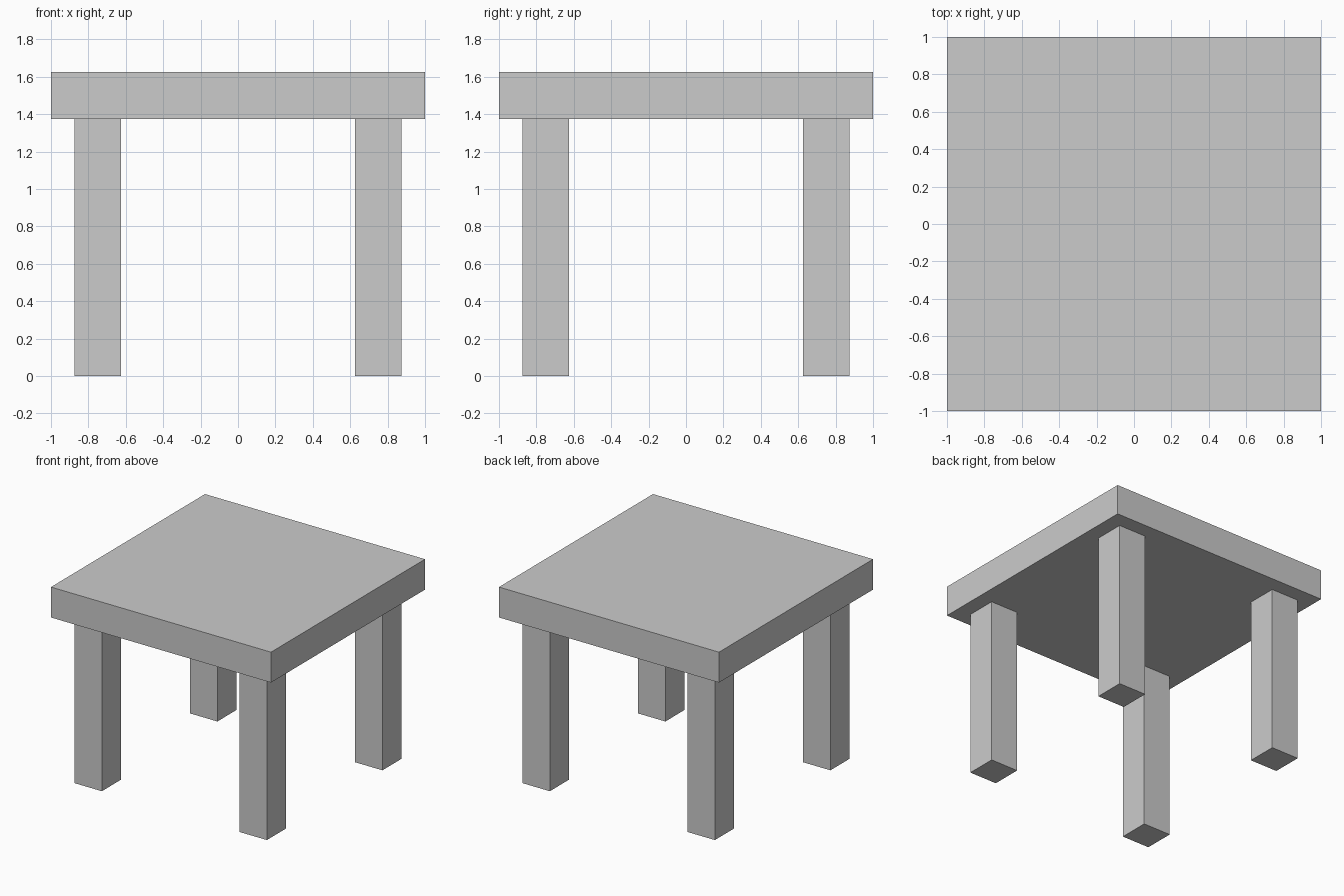
import bpy

if "Cube" in bpy.data.objects:
    bpy.data.objects.remove(bpy.data.objects["Cube"])

TOP_SIZE, TOP_THICK = 2.0, 0.25
LEG_HEIGHT, LEG_WIDTH, LEG_OFFSET = 1.375, 0.25, 0.75


def box(name, size, location):
    bpy.ops.mesh.primitive_cube_add(size=1, location=location)
    obj = bpy.context.object
    obj.name = name
    obj.scale = size
    bpy.ops.object.transform_apply(location=False, rotation=False, scale=True)
    return obj


# Square slab top
box("table_top", (TOP_SIZE, TOP_SIZE, TOP_THICK), (0, 0, LEG_HEIGHT + TOP_THICK / 2))

# Four square legs, set in from the corners
for y_name, y in (("front", -1), ("back", 1)):
    for x_name, x in (("left", -1), ("right", 1)):
        box(f"{y_name}_{x_name}_leg", (LEG_WIDTH, LEG_WIDTH, LEG_HEIGHT),
            (x * LEG_OFFSET, y * LEG_OFFSET, LEG_HEIGHT / 2))
